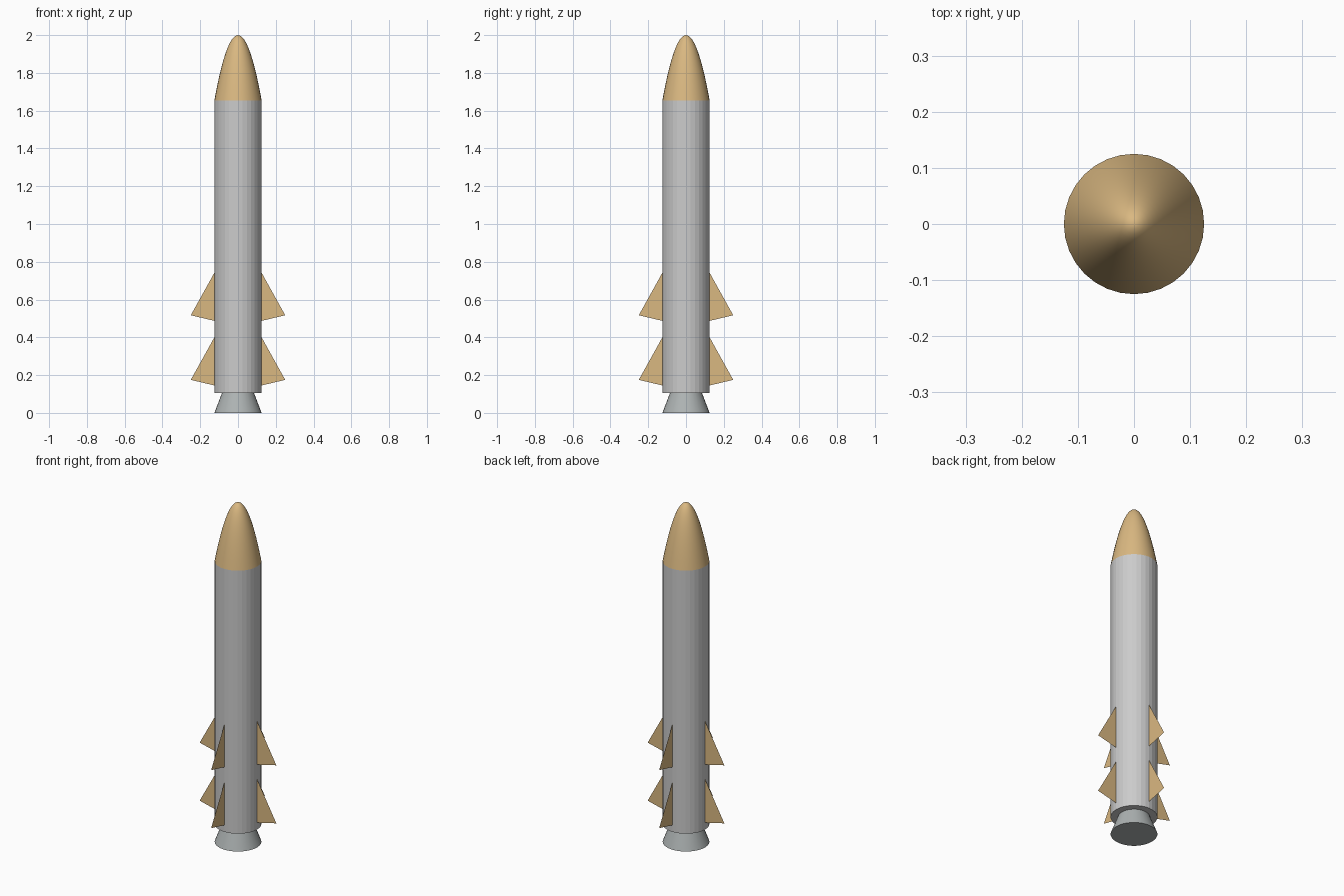
import bpy, bmesh, math

if "Cube" in bpy.data.objects:
    bpy.data.objects.remove(bpy.data.objects["Cube"])

SIDES = 32
R = 0.125


def material(name, color):
    m = bpy.data.materials.new(name)
    m.diffuse_color = color
    m.use_nodes = True
    m.node_tree.nodes["Principled BSDF"].inputs["Base Color"].default_value = m.diffuse_color
    return m


def add_object(name, bm, mat=None, smooth=False):
    bmesh.ops.recalc_face_normals(bm, faces=bm.faces[:])
    mesh = bpy.data.meshes.new(name)
    for f in bm.faces:
        f.smooth = smooth and len(f.verts) <= 4
    bm.to_mesh(mesh)
    bm.free()
    ob = bpy.data.objects.new(name, mesh)
    bpy.context.collection.objects.link(ob)
    if mat:
        mesh.materials.append(mat)
    return ob


def lathe(name, profile, mat=None, smooth=False, cap_bottom=True, cap_top=True):
    """Revolve (radius, z) points, bottom to top; radius 0 makes a point."""
    bm = bmesh.new()
    rings = []
    for r, z in profile:
        if r == 0:
            rings.append([bm.verts.new((0, 0, z))] * SIDES)
        else:
            rings.append([bm.verts.new((r * math.cos(2 * math.pi * i / SIDES),
                                        r * math.sin(2 * math.pi * i / SIDES), z))
                          for i in range(SIDES)])
    for a, b in zip(rings, rings[1:]):
        for i in range(SIDES):
            j = (i + 1) % SIDES
            quad = list(dict.fromkeys((a[i], a[j], b[j], b[i])))
            bm.faces.new(quad)
    if cap_bottom:
        bm.faces.new(rings[0])
    if cap_top and profile[-1][0] > 0:
        bm.faces.new(rings[-1])
    return add_object(name, bm, mat, smooth)


tan = material("tan", (0.70, 0.48, 0.22, 1))
steel = material("dark_steel", (0.42, 0.45, 0.45, 1))

# Engine nozzle
lathe("engine_nozzle", [(R, 0), (0.085, 0.105)], steel, smooth=True)

# Body in two stages with a seam between them
lathe("lower_body", [(R, 0.105), (R, 0.36)], cap_top=False)
lathe("upper_body", [(R, 0.36), (R, 1.655)], cap_bottom=False, cap_top=False)

# Parabolic nose cone
STEPS = 14
nose = [(R * (1 - k / STEPS), 2 - 0.345 * (1 - k / STEPS) ** 2)
        for k in range(STEPS + 1)]
lathe("nose_cone", nose, tan, smooth=True, cap_bottom=False)

# Two rows of four paper-thin fins
for row, z0 in (("lower", 0.145), ("upper", 0.487)):
    for k, side in enumerate(("right", "back", "left", "front")):
        a = k * math.pi / 2
        bm = bmesh.new()
        pts = [(0.124, 0), (0.25, 0.03), (0.124, 0.257)]
        bm.faces.new([bm.verts.new((r * math.cos(a), r * math.sin(a), z0 + z))
                      for r, z in pts])
        add_object(f"{row}_fin_{side}", bm, tan)
